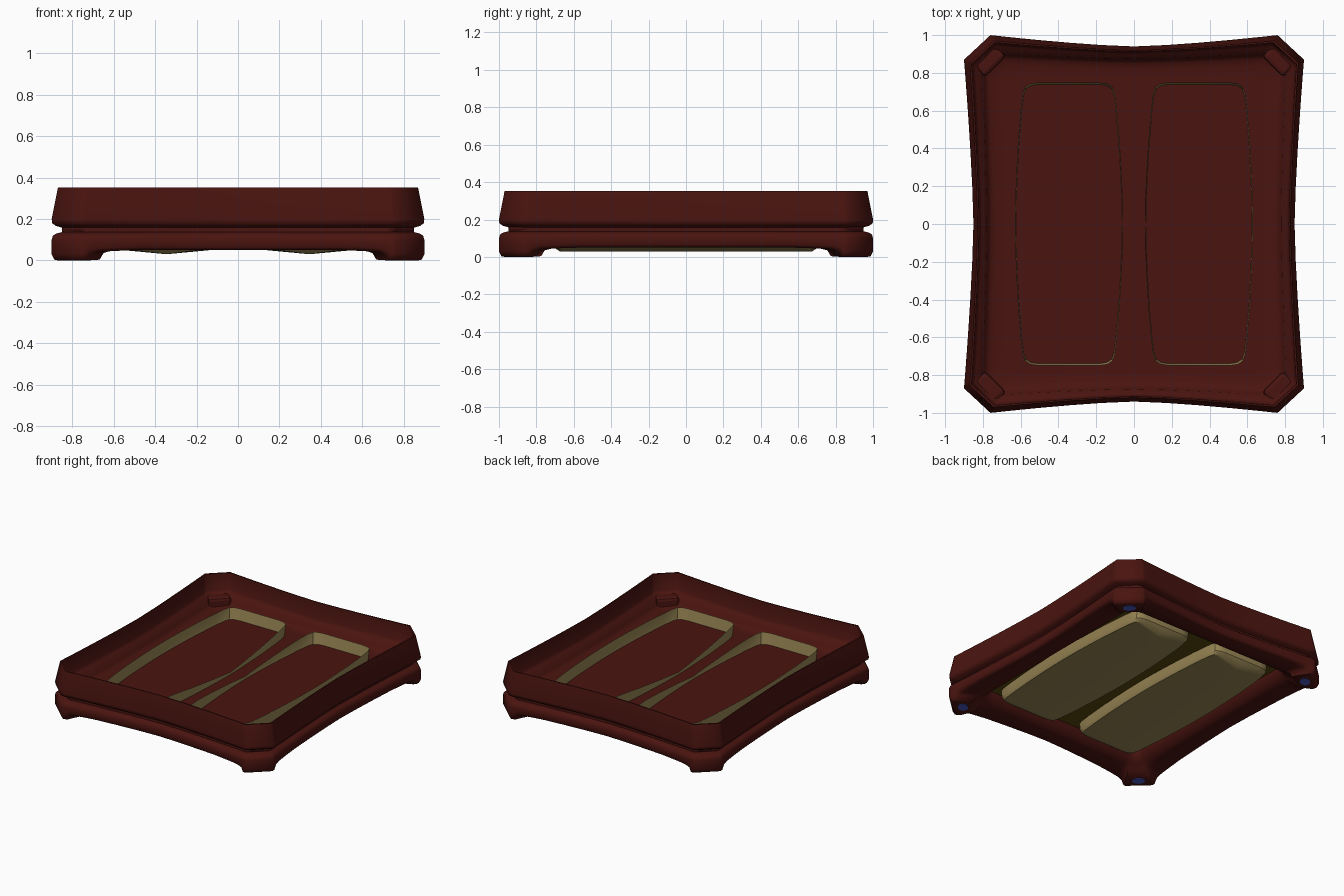
import bpy, bmesh, math

if "Cube" in bpy.data.objects:
    bpy.data.objects.remove(bpy.data.objects["Cube"])


def material(name, rgb):
    m = bpy.data.materials.new(name)
    m.diffuse_color = (*rgb, 1)
    m.use_nodes = True
    m.node_tree.nodes["Principled BSDF"].inputs["Base Color"].default_value = m.diffuse_color
    return m


RED = material("dark_red", (0.068, 0.007, 0.005))
OLIVE = material("olive", (0.32, 0.24, 0.09))
BROWN = material("dark_olive", (0.10, 0.06, 0.003))
BLUE = material("blue", (0.06, 0.09, 0.5))


def select(ob):
    bpy.ops.object.select_all(action='DESELECT')
    ob.select_set(True)
    bpy.context.view_layer.objects.active = ob


def loft(name, rings, mat, closed=False, angle=60):
    bm = bmesh.new()
    vs = [[bm.verts.new(p) for p in r] for r in rings]
    n = len(vs[0])
    pairs = list(zip(vs, vs[1:])) + ([(vs[-1], vs[0])] if closed else [])
    for a, b in pairs:
        for i in range(n):
            j = (i + 1) % n
            bm.faces.new((a[i], a[j], b[j], b[i]))
    bmesh.ops.remove_doubles(bm, verts=bm.verts, dist=1e-4)
    bmesh.ops.recalc_face_normals(bm, faces=bm.faces)
    me = bpy.data.meshes.new(name)
    bm.to_mesh(me)
    bm.free()
    ob = bpy.data.objects.new(name, me)
    bpy.context.collection.objects.link(ob)
    me.materials.append(mat)
    select(ob)
    bpy.ops.object.shade_smooth_by_angle(angle=math.radians(angle))
    return ob


# Body outline: concave sides, chamfered corners, arched underside between feet
half = [1, 0.97, 0.95, 0.9, 0.8, 0.65, 0.45, 0.22]
T = half + [0] + [-t for t in reversed(half)]


def lift(t):
    t = abs(t)
    return 0 if t > 0.96 else 0.03 if t > 0.94 else 0.041 if t > 0.85 else 0.046 if t > 0.7 else 0.05


def outline(off, z, arch=0.0):
    k = max(0, 1 - off / 0.2)
    cx, cy = 0.76 - 0.55 * off, 0.87 - 0.55 * off
    pts = []
    for s in (1, -1):
        for t in T:      # long-axis end, bowed in 0.06
            y = 1 - off - 0.06 * k * (1 - abs(t) ** 1.4)
            pts.append((s * cx * t, s * y, z + arch * lift(t)))
        for t in T:      # side, bowed in 0.05
            x = 0.9 - off - 0.05 * k * (1 - abs(t) ** 1.4)
            pts.append((-s * x, s * cy * t, z + arch * lift(t)))
    return pts


profile = [(0.24, 0.12, 0), (0.20, 0.06, 0), (0.15, 0.035, 0.4), (0.13, 0.004, 1),
           (0.03, 0.0, 1), (0.012, 0.004, 1), (0, 0.03, 0.7), (0, 0.10, 0),
           (0.006, 0.12, 0), (0.022, 0.13, 0), (0.05, 0.137, 0), (0.05, 0.158, 0),
           (0.02, 0.167, 0), (0.002, 0.18, 0), (0, 0.20, 0), (0.03, 0.352, 0),
           (0.04, 0.352, 0), (0.045, 0.23, 0), (0.06, 0.21, 0), (0.095, 0.20, 0),
           (0.105, 0.165, 0), (0.13, 0.15, 0), (0.17, 0.142, 0), (0.24, 0.14, 0)]
loft("tray_body", [outline(*p) for p in profile], RED, closed=True)


# Flat floor sheet: red above, dark olive beneath
def sheet(name, z, off, mat):
    bm = bmesh.new()
    bm.faces.new([bm.verts.new(p) for p in outline(off, z)])
    bmesh.ops.triangulate(bm, faces=bm.faces)
    me = bpy.data.meshes.new(name)
    bm.to_mesh(me)
    bm.free()
    me.materials.append(mat)
    bpy.context.collection.objects.link(bpy.data.objects.new(name, me))


sheet("tray_floor", 0.141, 0.2, RED)
sheet("underside_plate", 0.13, 0.2, BROWN)


# Pocket outline: long rounded panel with bulging sides, optional dip on the inner side
def pocket(side, z, sx=1.0, sy=1.0, dip=0.0):
    quarter = [(0.285, 0.0), (0.283, 0.14), (0.278, 0.27), (0.27, 0.42), (0.255, 0.6),
               (0.244, 0.69), (0.232, 0.725), (0.205, 0.743), (0.16, 0.75), (0.0, 0.75)]
    top = quarter + [(-x, y) for x, y in reversed(quarter[:-1])]
    full = top + [(-x, -y) for x, y in top[1:-1]]
    pts = []
    for x, y in full:
        d = dip * max(0, 1 - abs(y) / 0.65) if x * side < -0.2 else 0
        pts.append((side * 0.345 + x * sx, y * sy, z - d))
    return pts


# Pockets: walls stand above the floor, shallow V bottom hangs below it
for name, s in (("left_pocket", -1), ("right_pocket", 1)):
    loft(name, [pocket(s, 0.226, dip=0.065), pocket(s, 0.075, 0.97, 0.975),
                pocket(s, 0.055, 0.93, 0.95), pocket(s, 0.03, 0, 0.9)], OLIVE, angle=30)

# Corner blocks inside the rim and blue pads under the feet
for sx, xn in ((-1, "left"), (1, "right")):
    for sy, yn in ((-1, "front"), (1, "back")):
        rot = -sx * sy * math.radians(45)
        bpy.ops.mesh.primitive_cube_add(size=1, location=(sx * 0.765, sy * 0.865, 0.17),
                                        rotation=(0, 0, rot))
        b = bpy.context.object
        b.name = f"{yn}_{xn}_corner_block"
        b.scale = (0.16, 0.09, 0.08)
        bpy.ops.object.transform_apply(location=False, rotation=False, scale=True)
        b.data.materials.append(RED)
        bv = b.modifiers.new("bevel", 'BEVEL')
        bv.width = 0.02
        bv.segments = 2
        bpy.ops.mesh.primitive_cylinder_add(vertices=24, radius=1, depth=0.02,
                                            location=(sx * 0.775, sy * 0.875, 0.0085),
                                            rotation=(0, 0, rot))
        p = bpy.context.object
        p.name = f"{yn}_{xn}_foot_pad"
        p.scale = (0.045, 0.035, 1)
        p.data.materials.append(BLUE)
        bpy.ops.object.shade_smooth_by_angle(angle=math.radians(40))
